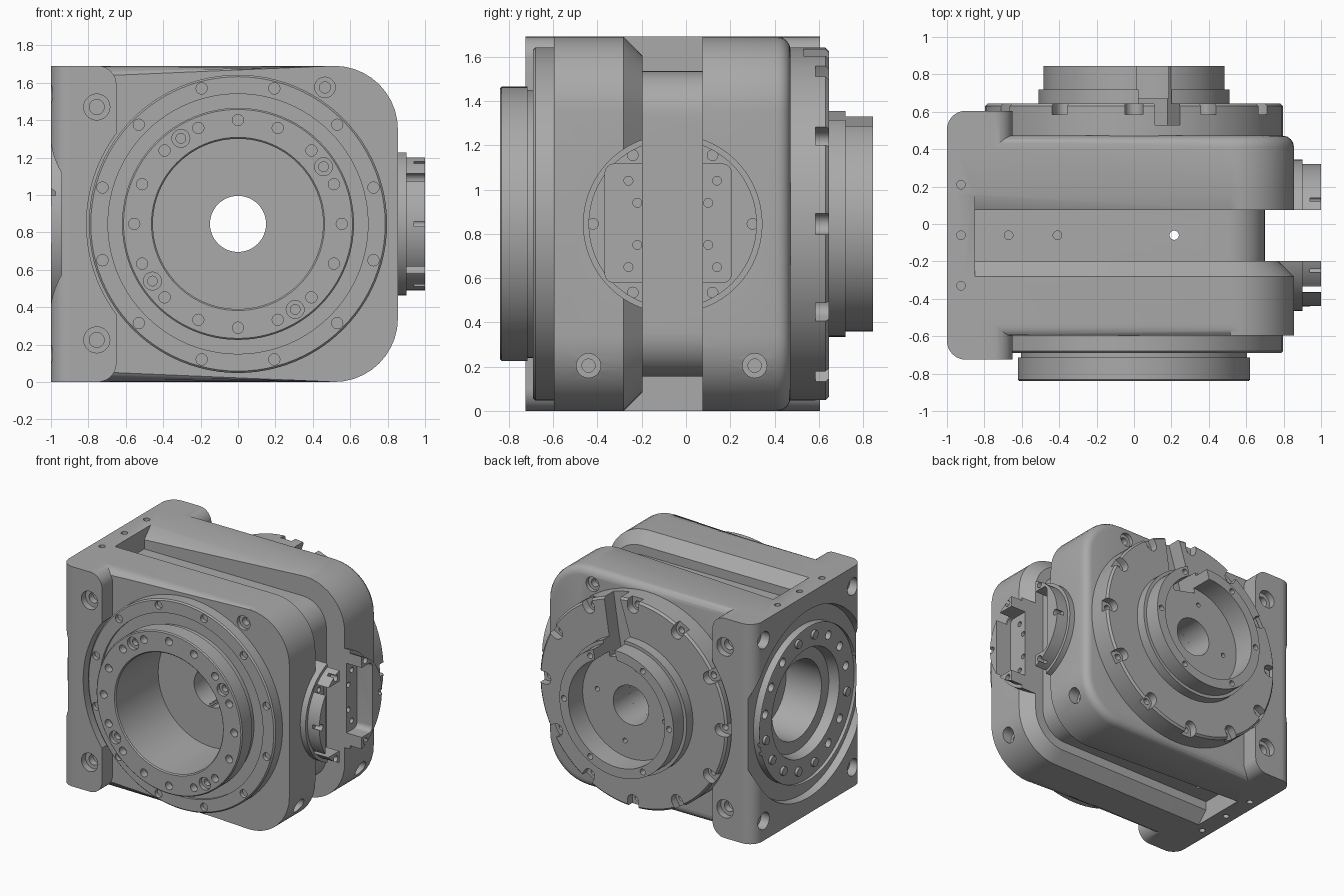
import bpy, bmesh, math
from mathutils import Vector

if "Cube" in bpy.data.objects:
    bpy.data.objects.remove(bpy.data.objects["Cube"])

MID = 0.845      # height of all the bore axes
SIDE = -0.06     # y of the bore axis that runs along x
metal = bpy.data.materials.new("machined_grey")
metal.use_nodes = True
GREY = (0.4, 0.4, 0.4, 1)
metal.diffuse_color = GREY
metal.node_tree.nodes["Principled BSDF"].inputs["Base Color"].default_value = GREY


def place(axis, t, u, v):
    return {"X": (t, u, v), "Y": (u, t, v), "Z": (u, v, t)}[axis]


def finish(name, bm):
    bmesh.ops.remove_doubles(bm, verts=bm.verts, dist=1e-5)
    bmesh.ops.recalc_face_normals(bm, faces=bm.faces)
    mesh = bpy.data.meshes.new(name)
    bm.to_mesh(mesh)
    bm.free()
    mesh.materials.append(metal)
    obj = bpy.data.objects.new(name, mesh)
    bpy.context.collection.objects.link(obj)
    return obj


def rounded(corners, steps=10):
    """Outline from (u, v, radius) square corners."""
    out = []
    for i, (u, v, r) in enumerate(corners):
        p = Vector((u, v))
        if not r:
            out.append(p)
            continue
        d1 = (Vector(corners[i - 1][:2]) - p).normalized()
        d2 = (Vector(corners[(i + 1) % len(corners)][:2]) - p).normalized()
        for k in range(steps + 1):
            a = math.pi / 2 * k / steps
            out.append(p + r * ((d1 + d2) - d2 * math.cos(a) - d1 * math.sin(a)))
    return out


def rect(u0, u1, v0, v1, left=0, right=0):
    return rounded([(u0, v0, left), (u1, v0, right), (u1, v1, right), (u0, v1, left)])


def prism(name, axis, outline, a, b, bevel_a=0, bevel_b=0, seg_a=1, seg_b=1):
    bm = bmesh.new()
    rings = [[bm.verts.new(place(axis, t, *p)) for p in outline] for t in (a, b)]
    caps = [bm.faces.new(ring) for ring in rings]
    n = len(outline)
    for i in range(n):
        j = (i + 1) % n
        bm.faces.new((rings[0][i], rings[0][j], rings[1][j], rings[1][i]))
    edges = [list(c.edges) for c in caps]
    for es, off, seg in zip(edges, (bevel_a, bevel_b), (seg_a, seg_b)):
        if off:
            bmesh.ops.bevel(bm, geom=es, offset=off, segments=seg, profile=0.5, affect="EDGES")
    return finish(name, bm)


def lathe_into(bm, axis, u, v, profile, seg):
    """Revolve a closed (radius, position) profile about an axis."""
    rings = []
    for r, t in profile:
        if r == 0:
            rings.append([bm.verts.new(place(axis, t, u, v))] * seg)
        else:
            angles = [math.tau * k / seg for k in range(seg)]
            rings.append([bm.verts.new(place(axis, t, u + r * math.cos(a), v + r * math.sin(a)))
                          for a in angles])
    for i in range(len(rings)):
        p, q = rings[i - 1], rings[i]
        for k in range(seg):
            m = (k + 1) % seg
            vs = list(dict.fromkeys((p[k], p[m], q[m], q[k])))
            if len(vs) > 2:
                bm.faces.new(vs)


def lathe(name, axis, u, v, profile, seg=96):
    bm = bmesh.new()
    lathe_into(bm, axis, u, v, profile, seg)
    return finish(name, bm)


def cyl(name, axis, u, v, r, a, b, seg=96):
    return lathe(name, axis, u, v, [(0, a), (r, a), (r, b), (0, b)], seg)


def holes(axis, face, inward, spots, r, depth, r2=0, depth2=0):
    """Row of drilled holes, optionally counterbored, as one cutter."""
    bm = bmesh.new()
    out, end = face - inward * 0.02, face + inward * depth
    prof = [(0, out), (r, out), (r, end)]
    if r2:
        prof += [(r2, end), (r2, face + inward * depth2)]
    prof.append((0, prof[-1][1]))
    for u, v in spots:
        lathe_into(bm, axis, u, v, prof, 20)
    return finish("hole_cutter", bm)


def circle(n, r, start=0, u=0):
    angles = [math.radians(start) + math.tau * k / n for k in range(n)]
    return [(u + r * math.cos(a), MID + r * math.sin(a)) for a in angles]


def combine(obj, others, op="DIFFERENCE"):
    for other in others:
        mod = obj.modifiers.new("shape", "BOOLEAN")
        mod.operation, mod.solver, mod.object = op, "EXACT", other
    graph = bpy.context.evaluated_depsgraph_get()
    graph.update()
    mesh = bpy.data.meshes.new_from_object(obj.evaluated_get(graph))
    obj.modifiers.clear()
    obj.data = mesh
    for other in others:
        bpy.data.objects.remove(other)


# Housing: mounting plate, ears, two fork arms and the core between them
housing = prism("housing", "Z", rect(-1, -0.85, -0.725, 0.605), 0, 1.69)
bpy.data.objects.remove(housing)
housing = prism("housing", "Z", rounded([(-1, -0.725, 0.1), (-0.85, -0.725, 0),
                                         (-0.85, 0.605, 0), (-1, 0.605, 0.1)]), 0, 1.69)
ears = [prism("ear", "Y", rect(-0.88, -0.65, 0, 1.69, right=0.1), a, b)
        for a, b in ((-0.725, -0.5), (0.4, 0.605))]
combine(housing, ears, "UNION")
combine(housing, [cyl("ear_relief", "Y", 0, MID, 0.81, a, b)
                  for a, b in ((-0.9, -0.59), (0.47, 0.9))])
arm = rect(-0.95, 0.855, 0, 1.69, right=0.34)
combine(housing, [
    prism("front_arm", "Y", arm, -0.597, -0.197, 0.06, 0.085, 4, 1),
    prism("rear_arm", "Y", arm, 0.075, 0.472, 0.085, 0.06, 1, 4),
    prism("core", "Y", rect(-0.9, 0.7, 0.155, 1.535, right=0.2), -0.3, 0.2),
    lathe("side_boss", "X", SIDE, MID, [(0, 0.6), (0.405, 0.6), (0.405, 0.9), (0.38, 0.9),
                                        (0.38, 1), (0, 1)])], "UNION")

# Bores, side pocket and mounting-face recess
combine(housing, [
    cyl("front_bore", "Y", 0, MID, 0.455, -0.9, -0.32),
    cyl("through_bore", "Y", 0, MID, 0.15, -0.5, 0.9, 48),
    prism("boss_gap", "X", rect(-0.197, 0.075, 0.3, 1.4), 0.7, 1.1),
    prism("boss_pocket", "X", rect(-0.365, 0.205, 0.58, 1.115, 0.04, 0.04), 0.87, 1.1),
    lathe("face_recess", "X", SIDE, MID, [(0.59, -1.1), (0.74, -1.1), (0.71, -0.945),
                                          (0.59, -0.945)]),
    lathe("face_bore", "X", SIDE, MID, [(0, -1.1), (0.59, -1.1), (0.59, -0.975), (0.41, -0.975),
                                        (0.39, -0.9), (0.3, -0.9), (0.3, -0.6), (0, -0.6)])])

# Drilled holes in the housing
corner = [(SIDE + s * 0.54, z) for s in (-1, 1) for z in (0.15, 1.54)]
ear_spots = [(-0.755, 0.225), (-0.755, 1.47)]
groove = [(-0.67, SIDE), (-0.41, SIDE)]
top_row = [(-0.925, SIDE + s * 0.27) for s in (-1, 1)]
boss_rim = [(SIDE + s * 0.18, MID + t * 0.31) for s in (-1, 1) for t in (-1, 1)]
boss_rim += [(SIDE + s * 0.36, MID) for s in (-1, 1)]
boss_floor = [(SIDE + s * d, MID + t * h) for s in (-1, 1) for t in (-1, 1)
              for d, h in ((0.2, 0.195), (0.16, 0.095))]
combine(housing, [
    holes("X", -1, 1, corner, 0.065, 0.07),
    holes("Y", -0.725, 1, ear_spots, 0.07, 0.05, 0.04, 0.1),
    holes("Y", 0.605, -1, ear_spots, 0.07, 0.05, 0.04, 0.1),
    holes("X", -0.975, 1, circle(16, 0.5, 11.25, SIDE), 0.033, 0.05),
    holes("Y", -0.597, 1, [(0.465, 1.575)], 0.055, 0.03, 0.03, 0.08),
    holes("Y", 0.472, -1, [(0.465, 1.575)], 0.055, 0.03, 0.03, 0.08),
    holes("X", 0.855, -1, [(-0.44, 0.205), (0.31, 0.205)], 0.055, 0.1, 0.03, 0.15),
    holes("X", 1, -1, boss_rim, 0.024, 0.06),
    holes("X", 0.87, -1, boss_floor, 0.02, 0.05),
    holes("Z", 1.535, -1, groove, 0.023, 0.06), holes("Z", 0.155, 1, groove, 0.023, 0.06),
    holes("Z", 1.69, -1, top_row + [(-0.925, SIDE)], 0.023, 0.05),
    holes("Z", 0, 1, top_row + [(-0.925, SIDE)], 0.023, 0.05),
    cyl("vent", "Z", 0.215, SIDE, 0.025, -0.1, 1.8, 16)])

# Front output flange with its bolt circles
front_flange = lathe("front_flange", "Y", 0, MID, [
    (0.455, -0.5), (0.455, -0.832), (0.463, -0.84), (0.612, -0.84), (0.62, -0.832), (0.62, -0.715),
    (0.605, -0.715), (0.605, -0.67), (0.695, -0.67), (0.695, -0.69), (0.787, -0.69),
    (0.797, -0.68), (0.797, -0.5)])
combine(front_flange, [
    holes("Y", -0.84, 1, circle(16, 0.555), 0.03, 0.06),
    holes("Y", -0.84, 1, circle(4, 0.55, 33.75), 0.048, 0.03, 0.026, 0.07),
    holes("Y", -0.69, 1, circle(12, 0.75, 15), 0.03, 0.03)])

# Rear cover with hub, cable slot and notched rim
rear_cover = lathe("rear_cover", "Y", 0, MID, [
    (0.15, 0.4), (0.797, 0.4), (0.797, 0.63), (0.782, 0.645), (0.51, 0.645), (0.51, 0.72),
    (0.485, 0.72), (0.485, 0.845), (0.41, 0.845), (0.41, 0.67), (0.15, 0.67)])
lean = math.radians(13)
along, across = Vector((math.sin(lean), math.cos(lean))), Vector((math.cos(lean), -math.sin(lean)))
hub = Vector((0, MID))
slot = [hub + along * d + across * w for d, w in
        ((0.36, -0.1), (0.36, 0.1), (0.52, 0.09), (0.9, 0.06), (0.9, -0.06), (0.52, -0.09))]
notches = []
for k in range(12):
    a = math.tau * k / 12
    d, s = Vector((math.cos(a), math.sin(a))), Vector((-math.sin(a), math.cos(a)))
    arc = [math.pi * (0.5 + i / 8) for i in range(9)]
    outline = [hub + d * 0.9 - s * 0.047, hub + d * 0.9 + s * 0.047]
    outline += [hub + d * (0.745 + 0.047 * math.cos(t)) + s * 0.047 * math.sin(t) for t in arc]
    notches.append(prism("notch", "Y", outline, 0.585, 0.7))
combine(rear_cover, notches)
combine(rear_cover, [
    prism("cable_slot", "Y", slot, 0.53, 0.9),
    holes("Y", 0.585, -1, circle(12, 0.745), 0.025, 0.05),
    holes("Y", 0.845, -1, circle(6, 0.447), 0.022, 0.05),
    holes("Y", 0.67, -1, circle(4, 0.29, 10), 0.018, 0.04)])

# Smooth curved surfaces, keep machined edges crisp
for part in (housing, front_flange, rear_cover):
    part.data.shade_smooth()
    part.data.set_sharp_from_angle(angle=math.radians(28))
